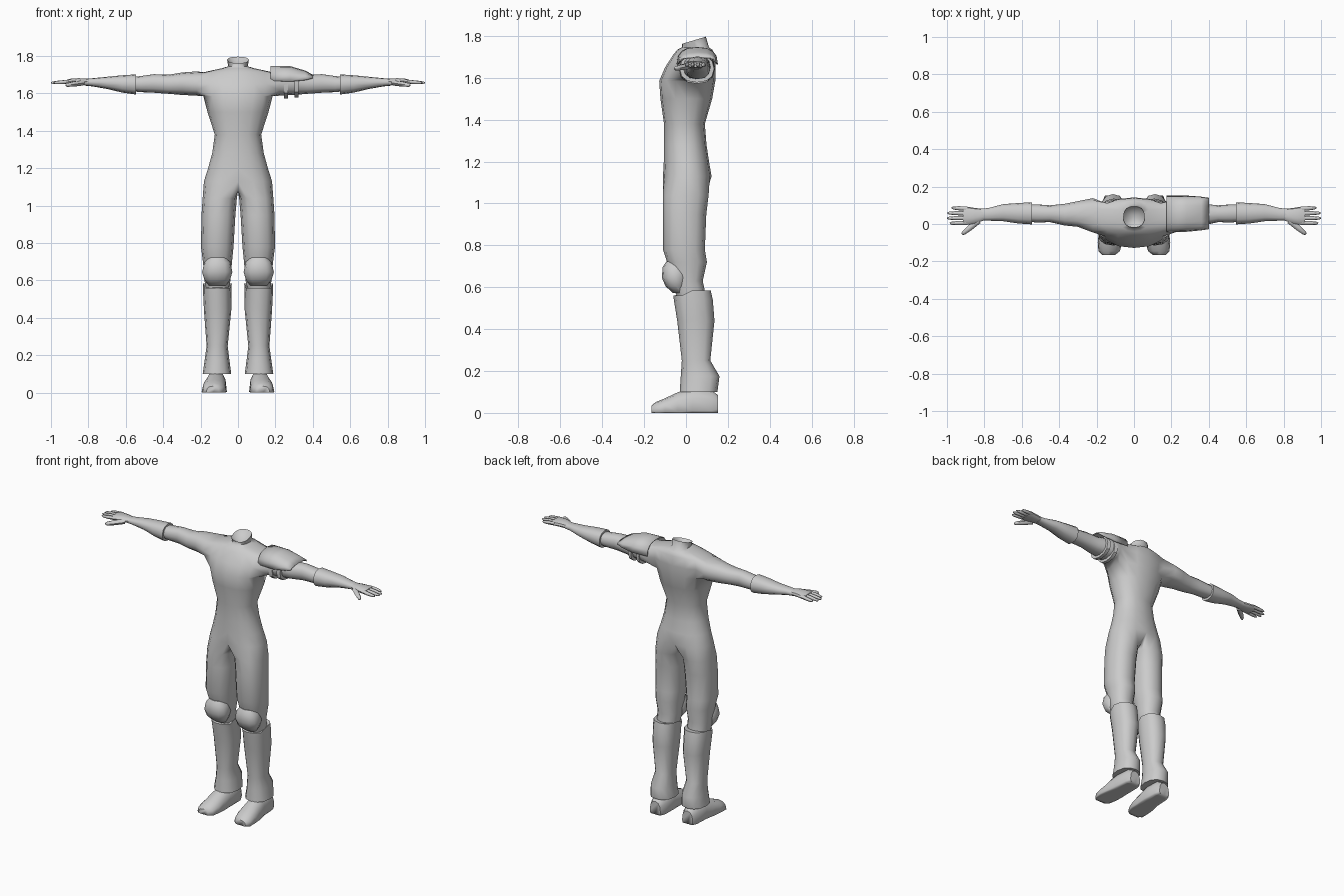
import bpy, bmesh, math
from mathutils import Vector

cube = bpy.data.objects.get("Cube")
if cube:
    bpy.data.objects.remove(cube)

grey = bpy.data.materials.new("plain_grey")
grey.use_nodes = True
GREY = (0.6, 0.6, 0.6, 1)
grey.diffuse_color = GREY
grey.node_tree.nodes["Principled BSDF"].inputs["Base Color"].default_value = GREY


def finish(name, bm, mirror=True, angle=45, thick=0):
    """Turn a bmesh into a shaded object, mirrored across x when asked."""
    loose = [v for v in bm.verts if not v.link_faces]
    bmesh.ops.delete(bm, geom=loose, context='VERTS')
    bmesh.ops.recalc_face_normals(bm, faces=bm.faces)
    me = bpy.data.meshes.new(name)
    bm.to_mesh(me)
    bm.free()
    me.materials.append(grey)
    ob = bpy.data.objects.new(name, me)
    bpy.context.collection.objects.link(ob)
    bpy.ops.object.select_all(action='DESELECT')
    ob.select_set(True)
    bpy.context.view_layer.objects.active = ob
    bpy.ops.object.shade_smooth_by_angle(angle=math.radians(angle))
    if thick:
        ob.modifiers.new("shell", 'SOLIDIFY').thickness = thick
    if mirror:
        m = ob.modifiers.new("mirror", 'MIRROR')
        m.merge_threshold = 0.0005
    return ob


def spow(v, p):
    return math.copysign(abs(v) ** p, v)


def ring(bm, axis, pos, u0, u1, v0, v1, n=12, start=-120, p=0.85):
    """Rounded section filling the box u0..u1, v0..v1 across an axis."""
    out = []
    for k in range(n):
        a = math.radians(start + k * 360 / n)
        u = (u0 + u1) / 2 + (u1 - u0) / 2 * spow(math.cos(a), p)
        v = (v0 + v1) / 2 + (v1 - v0) / 2 * spow(math.sin(a), p)
        co = {'x': (pos, u, v), 'y': (u, pos, v), 'z': (u, v, pos)}[axis]
        out.append(bm.verts.new(co))
    return out


def bridge(bm, a, b, closed=True):
    for i in range(len(a) if closed else len(a) - 1):
        j = (i + 1) % len(a)
        bm.faces.new((a[i], a[j], b[j], b[i]))


def loft(name, axis, rows, cap=True, **kw):
    opts = {k: kw.pop(k) for k in ("mirror", "angle", "thick") if k in kw}
    bm = bmesh.new()
    rings = [ring(bm, axis, *r, **kw) for r in rows]
    for a, b in zip(rings, rings[1:]):
        bridge(bm, a, b)
    if cap:
        bm.faces.new(rings[0])
        bm.faces.new(rings[-1])
    return finish(name, bm, **opts)


# Body: half torso, with leg and upper arm growing out of it
bm = bmesh.new()
TORSO = [  # height, half width, front, back
    (1.78, .058, -.02, .095), (1.745, .052, -.02, .11), (1.735, .085, -.04, .125),
    (1.712, .19, -.06, .138), (1.65, .20, -.1, .142), (1.585, .185, -.128, .14),
    (1.5, .163, -.122, .125), (1.38, .124, -.105, .09), (1.28, .138, -.106, .098),
    (1.2, .16, -.106, .11), (1.13, .182, -.11, .122)]
torso = []
for i, (z, w, f, b) in enumerate(TORSO):
    row = []
    for k in range(9):
        a = math.radians(k * 22.5 - 90)
        x = 0 if k in (0, 8) else w * math.cos(a) ** 0.85
        y = (f + b) / 2 + (b - f) / 2 * spow(math.sin(a), 0.9)
        tilt = 0.3 * (y - .04) if i == 0 else 0
        row.append(bm.verts.new((x, y, z + tilt)))
    torso.append(row)
SHOULDER, ARMPIT = 3, 5
for i in range(len(torso) - 1):
    for k in range(8):
        if SHOULDER <= i < ARMPIT and 2 <= k < 6:
            continue
        a, b = torso[i], torso[i + 1]
        bm.faces.new((a[k], a[k + 1], b[k + 1], b[k]))
# Hollow neck opening
pit = bm.verts.new((0, .04, 1.72))
for k in range(8):
    bm.faces.new((torso[0][k], pit, torso[0][k + 1]))
# Leg from the lower torso edge and the crotch
crotch = [bm.verts.new((0, y, 1.075)) for y in (.075, .01, -.055)]
loop = torso[-1] + crotch
LEG = [(1.04, .006, .189, -.11, .108), (.95, .014, .195, -.11, .097),
       (.78, .024, .198, -.11, .09), (.72, .03, .19, -.09, .1),
       (.63, .038, .18, -.07, .08), (.56, .045, .176, -.045, .095),
       (.5, .05, .17, -.03, .1)]
for r in LEG:
    nxt = ring(bm, 'z', *r)
    bridge(bm, loop, nxt)
    loop = nxt
bm.faces.new(loop)
# Arm from the shoulder hole
loop = (torso[ARMPIT][2:7] + [torso[4][6]] + torso[SHOULDER][6:1:-1] + [torso[4][2]])
ARM = [(.22, -.045, .138, 1.588, 1.718), (.3, -.015, .122, 1.592, 1.712),
       (.37, -.008, .108, 1.598, 1.7), (.45, .01, .1, 1.604, 1.703),
       (.52, .008, .105, 1.607, 1.693), (.6, .015, .1, 1.615, 1.685)]
for r in ARM:
    nxt = ring(bm, 'x', *r, start=-150)
    bridge(bm, loop, nxt)
    loop = nxt
bm.faces.new(loop)
finish("body", bm, angle=75)

# Forearm cuffs
loft("forearm_cuff", 'x', [(.545, -.002, .116, 1.594, 1.702), (.62, .003, .112, 1.605, 1.697),
     (.7, .015, .106, 1.624, 1.689), (.78, .018, .085, 1.638, 1.681),
     (.82, .018, .082, 1.642, 1.678)], start=-150)

# Hands: palm, four fingers and a thumb
loft("palm", 'x', [(.8, .02, .08, 1.643, 1.678), (.85, .002, .086, 1.645, 1.682),
     (.89, -.004, .092, 1.646, 1.68), (.915, 0, .09, 1.65, 1.675)], start=-150, n=10)


def digit(name, base, tip, r):
    bm = bmesh.new()
    base, tip = Vector(base), Vector(tip)
    side = (tip - base).cross(Vector((0, 0, 1))).normalized()
    rings = []
    for t, s in ((0, 1), (.55, .95), (.9, .7), (1, .3)):
        c = base.lerp(tip, t)
        rings.append([bm.verts.new(c + r * s * (side * math.cos(k * math.pi / 3)
                      + Vector((0, 0, math.sin(k * math.pi / 3))))) for k in range(6)])
    for a, b in zip(rings, rings[1:]):
        bridge(bm, a, b)
    bm.faces.new(rings[0])
    bm.faces.new(rings[-1])
    finish(name, bm, angle=60)


for i, reach in enumerate((.985, 1.0, .998, .975)):
    y = .007 + i * .025
    digit("finger_%d" % (i + 1), (.89, y, 1.664), (reach, y * 1.1 - .004, 1.657), .0115)
digit("thumb", (.83, .018, 1.657), (.92, -.055, 1.644), .016)

# Knee pads
loft("knee_pad", 'z', [(.722, .06, .16, -.095, 0), (.695, .04, .18, -.112, .01),
     (.645, .03, .192, -.115, .01), (.605, .042, .18, -.098, 0),
     (.572, .065, .155, -.062, 0)], angle=50)

# Shin guards
shin = loft("shin_guard", 'z', [(.585, .033, .187, -.06, .118), (.54, .036, .187, -.058, .128),
     (.44, .036, .182, -.042, .136), (.25, .055, .168, -.02, .116),
     (.175, .046, .178, -.025, .16), (.1, .036, .189, -.03, .15)])
for v in shin.data.vertices:   # dip the top edge at the front
    if v.co.z > .58 and v.co.y < .0:
        v.co.z -= .025

# Feet, flat soled
foot = loft("foot", 'y', [(.152, .078, .155, -.05, .085), (.12, .062, .17, -.09, .11),
     (.03, .06, .175, -.1, .12), (-.04, .06, .188, -.09, .098),
     (-.1, .062, .194, -.06, .07), (-.145, .075, .19, -.05, .052),
     (-.165, .1, .17, -.03, .035)])
for v in foot.data.vertices:
    v.co.z = max(v.co.z, 0)

# Left shoulder plate: an arched shell
bm = bmesh.new()
arches = []
for x, f, b, low, top in ((.175, -.045, .152, 1.668, 1.747), (.28, -.042, .152, 1.664, 1.746),
                          (.36, -.034, .146, 1.672, 1.722), (.4, -.028, .14, 1.682, 1.7)):
    arches.append([bm.verts.new((x, (f + b) / 2 - (b - f) / 2 * spow(math.cos(k * math.pi / 8), .8),
                   low + (top - low) * math.sin(k * math.pi / 8) ** .8)) for k in range(9)])
for a, b in zip(arches, arches[1:]):
    bridge(bm, a, b, closed=False)
finish("shoulder_plate", bm, mirror=False, thick=.006)

# Straps under the plate
for i, (x, low) in enumerate(((.245, 1.572), (.302, 1.578))):
    loft("plate_strap_%d" % (i + 1), 'x', [(x, -.035, .138, low, 1.71), (x + .022, -.03, .134, low, 1.71)],
         mirror=False, angle=35)
